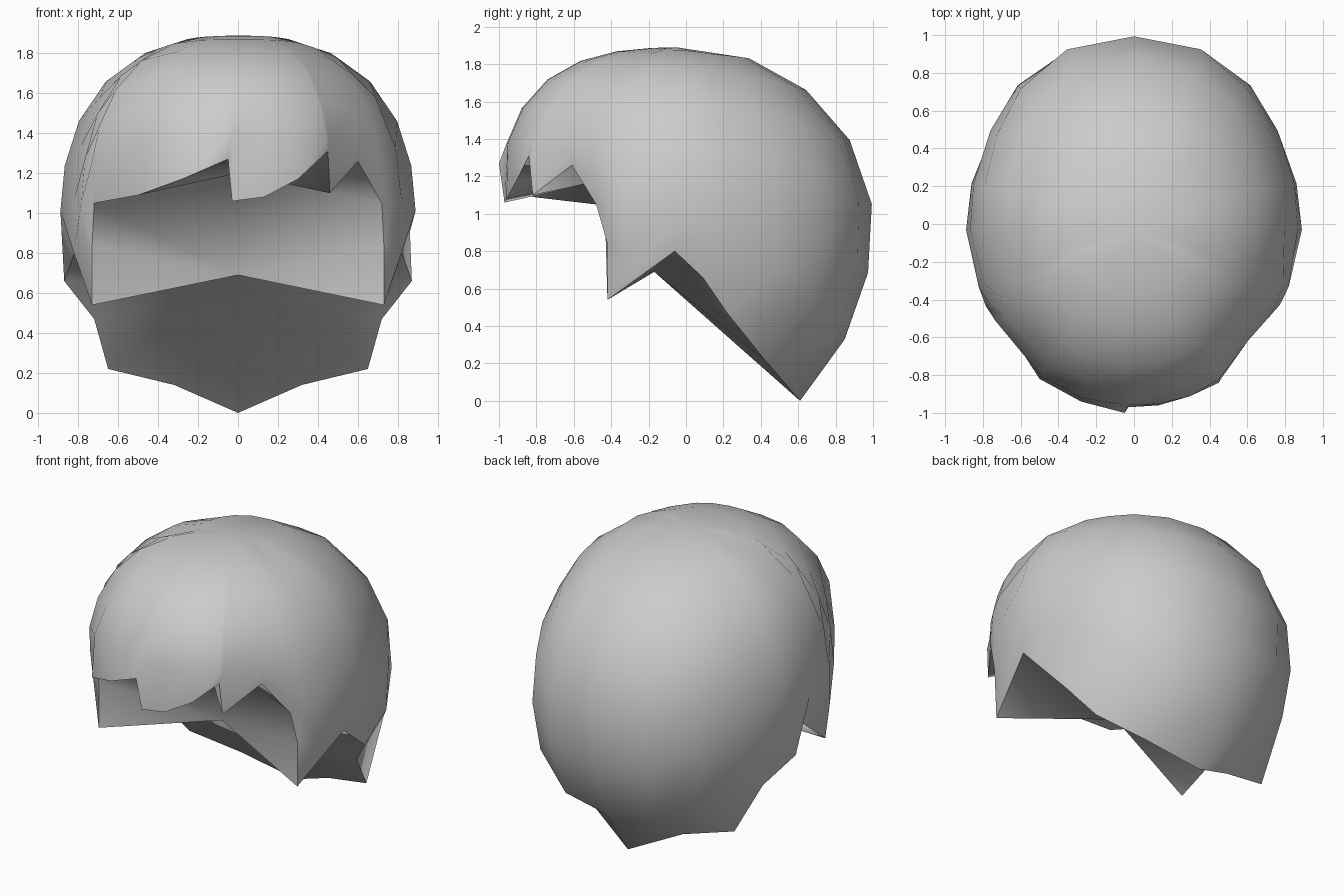
import bpy, bmesh
from math import sin, cos, exp, radians, degrees, atan2, hypot

if "Cube" in bpy.data.objects:
    bpy.data.objects.remove(bpy.data.objects["Cube"])

MID = 0.95      # height of the skull centre
ROWS = 7

# Rim of the right side, nape to temple: x, y, z, column angle (0 = +x, 90 = back)
side = [(.32, .49, .14, 69), (.65, .42, .22, 50), (.72, .22, .47, 33),
        (.87, .09, .66, 14), (.82, -.06, .80, -2), (.73, -.42, .54, -22),
        (.73, -.42, .84, -29), (.72, -.48, 1.05, -35)]
# Uneven fringe, right temple to left temple
fringe = [(.60, -.61, 1.26), (.46, -.82, 1.10), (.45, -.84, 1.31), (.30, -.91, 1.17),
          (.13, -.96, 1.08), (-.03, -.97, 1.06), (-.05, -1.0, 1.27),
          (-.28, -.94, 1.17), (-.50, -.82, 1.09)]
rim = [(0, .61, 0, 90)] + side
rim += [(x, y, z, degrees(atan2(y, x))) for x, y, z in fringe]
rim += [(-x, y, z, 180 - a) for x, y, z, a in reversed(side)]
first_temple = len(side)                    # rim index of the right temple
last_temple = first_temple + len(fringe) + 1


def skull(az, el):
    """Point on a rounded skull, boxier towards the forehead."""
    h, v = 2.3, 2.38 - .42 * sin(az)
    a = .83 + .06 * abs(cos(az)) ** 12
    c = .94 if el > 0 else 1.2
    ring = (abs(cos(az) / a) ** h + abs(sin(az)) ** h) ** (1 / h)
    r = ((ring * cos(el)) ** v + abs(sin(el) / c) ** v) ** (-1 / v)
    # the right temple is slightly hollow
    dent = exp(-((degrees(az) + 46) / 14) ** 2) * max(0, cos(el)) ** 4
    r *= 1 - .07 * dent
    return cos(az) * cos(el) * r, sin(az) * cos(el) * r, MID + sin(el) * r


bm = bmesh.new()
crown = bm.verts.new((0, -.05, 1.89))
core = bm.verts.new((0, -.17, .69))
brow = bm.verts.new((0, -.35, 1.2))

# Columns run from the crown down to the rim
columns = []
for k, (x, y, z, a) in enumerate(rim):
    front = first_temple < k < last_temple
    end = radians(13) if front else atan2(z - MID, hypot(x, y))
    top = radians(90)
    col = [bm.verts.new(skull(radians(a), top + (end - top) * i / ROWS))
           for i in range(1, ROWS)]
    columns.append(col + [bm.verts.new((x, y, z))])

# Shell faces, then the hollow underside: brow behind the fringe, core below
for k, a in enumerate(columns):
    b = columns[(k + 1) % len(columns)]
    bm.faces.new((crown, a[0], b[0]))
    for i in range(ROWS - 1):
        bm.faces.new((a[i], a[i + 1], b[i + 1], b[i]))
    hub = brow if first_temple <= k < last_temple else core
    bm.faces.new((a[-1], hub, b[-1]))
    bm.edges.get((a[-1], b[-1])).smooth = False
for k in (first_temple, last_temple):
    bm.faces.new((columns[k][-1], core, brow))
# Crisp edge under each sideburn
for k in (first_temple - 2, last_temple + 2):
    bm.edges.get((columns[k][-1], core)).smooth = False
bmesh.ops.recalc_face_normals(bm, faces=bm.faces)
for f in bm.faces:
    f.smooth = True

mesh = bpy.data.meshes.new("hair_cap")
bm.to_mesh(mesh)
bm.free()
hair = bpy.data.objects.new("hair_cap", mesh)
bpy.context.collection.objects.link(hair)
